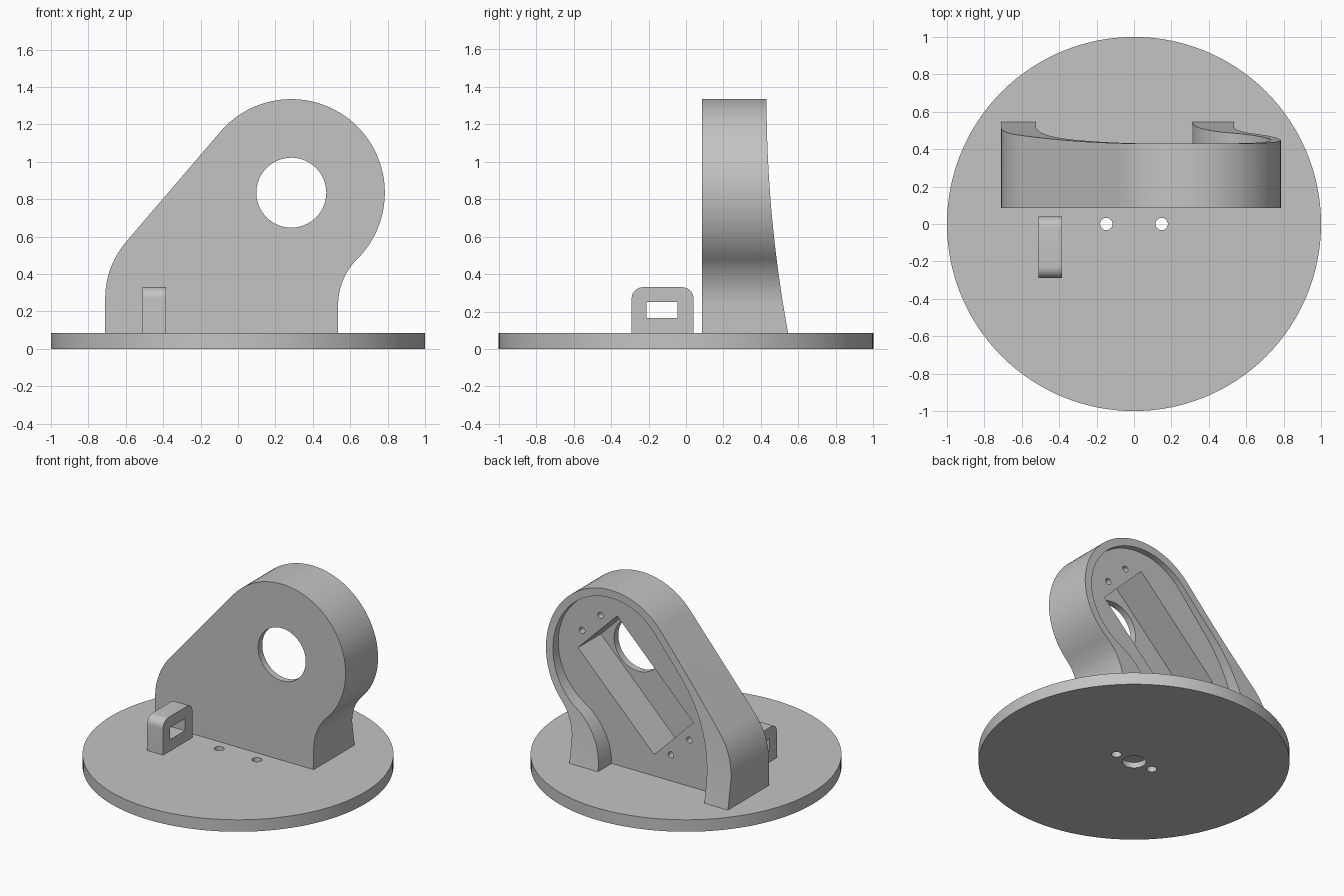
import bpy, bmesh
from math import cos, sin, radians, pi

if "Cube" in bpy.data.objects:
    bpy.data.objects.remove(bpy.data.objects["Cube"], do_unlink=True)

grey = bpy.data.materials.new("plain_grey")
grey.use_nodes = True
colour = (0.55, 0.55, 0.55, 1)
grey.diffuse_color = colour
for node in grey.node_tree.nodes:
    if node.type == 'BSDF_PRINCIPLED':
        node.inputs["Base Color"].default_value = colour


def arc(cx, cy, r, start, end, n=24):
    """Points along an arc, angles in degrees."""
    angles = [radians(start + (end - start) * i / n) for i in range(n + 1)]
    return [(cx + r * cos(a), cy + r * sin(a)) for a in angles]


def circle(cx, cy, r, n=48):
    return arc(cx, cy, r, 0, 360, n)[:-1]


def box(u0, u1, v0, v1):
    return [(u0, v0), (u1, v0), (u1, v1), (u0, v1)]


def prism(name, points, axis, near, far):
    """Extrude a flat outline along one axis."""
    place = {'x': lambda u, v, d: (d, u, v),
             'y': lambda u, v, d: (u, d, v),
             'z': lambda u, v, d: (u, v, d)}[axis]
    bm = bmesh.new()
    ends = [[bm.verts.new(place(u, v, d)) for u, v in points] for d in (near, far)]
    for ring in ends:
        bm.faces.new(ring)
    n = len(points)
    for i in range(n):
        j = (i + 1) % n
        bm.faces.new((ends[0][i], ends[0][j], ends[1][j], ends[1][i]))
    bmesh.ops.recalc_face_normals(bm, faces=bm.faces)
    mesh = bpy.data.meshes.new(name)
    bm.to_mesh(mesh)
    bm.free()
    mesh.materials.append(grey)
    obj = bpy.data.objects.new(name, mesh)
    bpy.context.collection.objects.link(obj)
    return obj


def activate(obj):
    bpy.ops.object.select_all(action='DESELECT')
    obj.select_set(True)
    bpy.context.view_layer.objects.active = obj


def carve(obj, points, axis, near, far, operation='DIFFERENCE'):
    """Cut (or intersect) a part with an extruded outline."""
    cutter = prism("cutter", points, axis, near, far)
    cutter.hide_render = True
    mod = obj.modifiers.new("carve", 'BOOLEAN')
    mod.operation = operation
    mod.solver = 'EXACT'
    mod.object = cutter
    activate(obj)
    bpy.ops.object.modifier_apply(modifier=mod.name)
    bpy.data.objects.remove(cutter, do_unlink=True)


TOP = 0.085            # upper face of the base
HUB = (0.285, 0.835)   # centre of the rounded head
SLOPE = 139.7          # direction the sloping side faces

# Round base with two through holes and a shallow recess underneath
base = prism("round_base", circle(0, 0, 1, 128), 'z', 0, TOP)
for side in (-1, 1):
    carve(base, circle(side * 0.148, 0, 0.033, 32), 'z', -0.1, 0.2)
carve(base, circle(0, 0, 0.077), 'z', -0.1, 0.04)

# Upright bracket: rounded head, sloping side and flared foot
outline = ([(-0.71, TOP)] + arc(-0.246, 0.27, 0.464, 180, SLOPE, 16)
           + arc(*HUB, 0.5, SLOPE, -45, 64)
           + arc(0.888, 0.232, 0.353, 135, 180, 16) + [(0.535, TOP)])
bracket = prism("bracket", outline, 'y', 0.085, 0.7)

# Curved rear face, deepening towards the foot
rear = []
for i in range(25):
    z = 1.4 - 1.4 * i / 24
    rear.append((0.43 + 0.115 * ((1.335 - z) / 1.25) ** 2, z))
carve(bracket, [(0, 0), (0, 1.4)] + rear, 'x', -1, 1, 'INTERSECT')

# Rear pocket, open at the bottom, leaving a thin rim
pocket = ([(-0.525, 0)] + arc(0.49, 0.2, 1.015, 180, SLOPE, 20)
          + arc(*HUB, 0.445, SLOPE, -58.5, 64)
          + arc(0.745, 0.085, 0.435, 121.5, 180, 20) + [(0.31, 0)])
carve(bracket, pocket, 'y', 0.39, 0.9)

# Diagonal motor slot, its screw holes and the round front opening
def diagonal(u, v):
    k = cos(pi / 4)
    return (0.122 + k * (u - v), 0.69 + k * (u + v))


carve(bracket, [diagonal(u, v) for u, v in box(-0.423, 0.423, -0.218, 0.218)],
      'y', 0.132, 0.8)
for u in (-0.493, 0.493):
    for v in (-0.102, 0.102):
        carve(bracket, circle(*diagonal(u, v), 0.022, 24), 'y', 0.2, 0.8)
carve(bracket, circle(*HUB, 0.187, 64), 'y', 0, 0.3)

# Small cable lug with a rectangular window
lug_outline = ([(-0.29, TOP), (0.04, TOP)] + arc(-0.02, 0.27, 0.06, 0, 90, 10)
               + arc(-0.23, 0.27, 0.06, 90, 180, 10))
lug = prism("cable_lug", lug_outline, 'x', -0.51, -0.385)
carve(lug, box(-0.21, -0.045, 0.165, 0.25), 'x', -0.7, -0.2)

for part in (base, bracket, lug):
    activate(part)
    bpy.ops.object.shade_smooth_by_angle(angle=radians(25))
